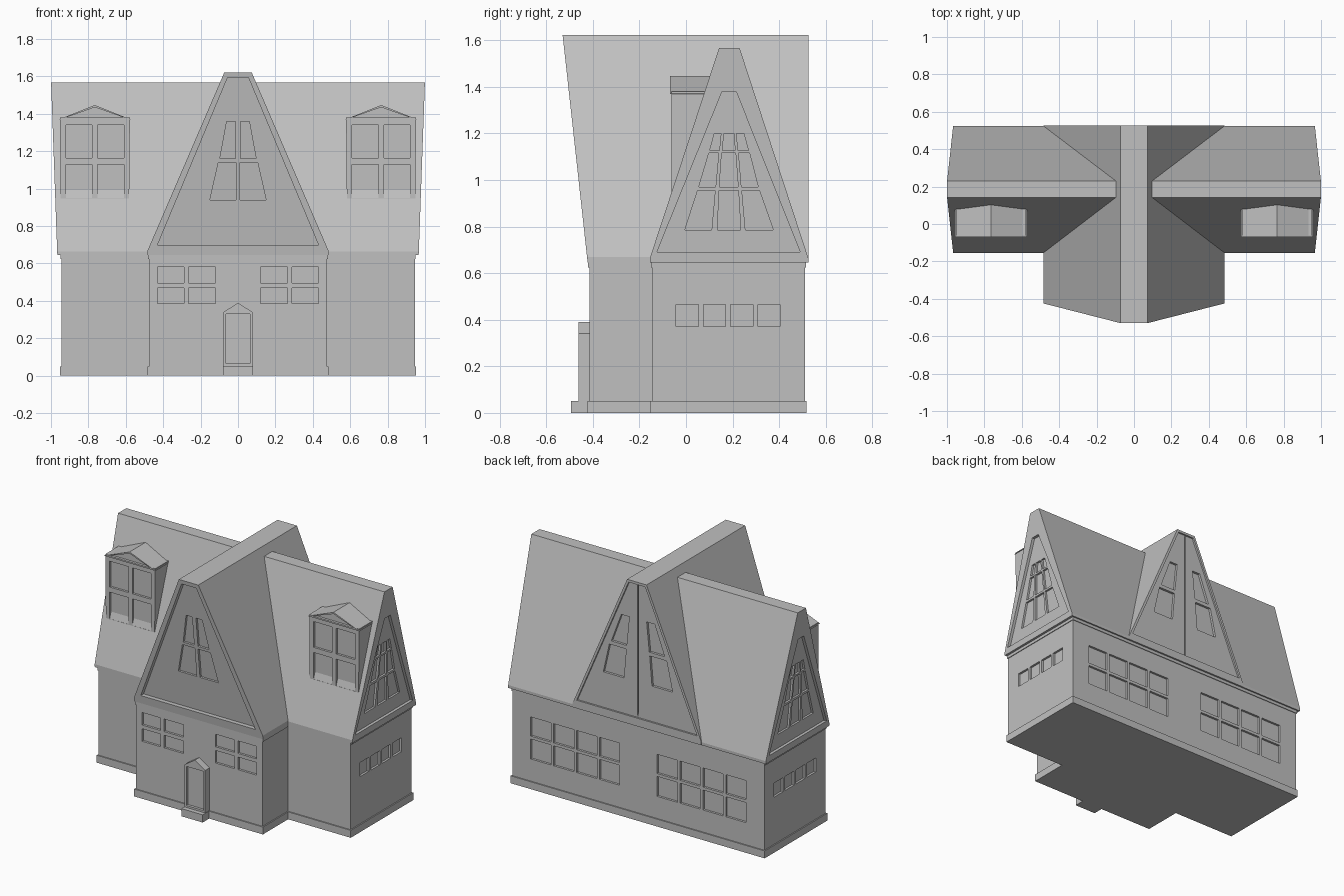
import bpy
import bmesh

if "Cube" in bpy.data.objects:
    bpy.data.objects.remove(bpy.data.objects["Cube"], do_unlink=True)

grey = bpy.data.materials.new("plain grey")
grey.use_nodes = True
colour = (0.53, 0.53, 0.53, 1)
grey.diffuse_color = colour
grey.node_tree.nodes["Principled BSDF"].inputs["Base Color"].default_value = colour


def loft(name, *pairs):
    """Solid prisms, each joining two matching outlines, in one object."""
    bm = bmesh.new()
    for a, b in pairs:
        va = [bm.verts.new(p) for p in a]
        vb = [bm.verts.new(p) for p in b]
        bm.faces.new(va)
        bm.faces.new(vb[::-1])
        for i in range(len(va)):
            j = (i + 1) % len(va)
            bm.faces.new((va[i], vb[i], vb[j], va[j]))
    bmesh.ops.recalc_face_normals(bm, faces=bm.faces)
    mesh = bpy.data.meshes.new(name)
    bm.to_mesh(mesh)
    bm.free()
    mesh.materials.append(grey)
    obj = bpy.data.objects.new(name, mesh)
    bpy.context.collection.objects.link(obj)
    return obj


def panel(outline, place, depth):
    """Cutter prism for an outline (u, z) sunk into a wall given by place(u, z, d)."""
    return ([place(u, z, -0.06) for u, z in outline],
            [place(u, z, depth) for u, z in outline])


def cut(obj, panels):
    """Sink the panels into the object."""
    cutter = loft("cutter", *panels)
    cutter.hide_render = True
    mod = obj.modifiers.new("recess", 'BOOLEAN')
    mod.operation = 'DIFFERENCE'
    mod.solver = 'EXACT'
    mod.object = cutter
    bpy.context.view_layer.objects.active = obj
    bpy.ops.object.modifier_apply(modifier=mod.name)
    bpy.data.objects.remove(cutter, do_unlink=True)


def rect(u0, u1, z0, z1):
    return [(u0, z0), (u1, z0), (u1, z1), (u0, z1)]


def pane(z0, a0, b0, z1, a1, b1):
    return [(a0, z0), (b0, z0), (b1, z1), (a1, z1)]


def flip(outline):
    return [(-u, z) for u, z in outline]


def wing_plan(name, grow, z0, z1):
    """T-shaped storey, grown outwards by a margin."""
    half = [(0.475 + grow, -0.415 - grow), (0.475 + grow, -0.145 - grow),
            (0.945 + grow, -0.145 - grow), (0.945 + grow, 0.51 + grow)]
    plan = half + [(-x, y) for x, y in half[::-1]]
    return loft(name, ([(x, y, z0) for x, y in plan], [(x, y, z1) for x, y in plan]))


# Wall planes: u runs along the wall, d goes into it
def front_wall(u, z, d):
    return (u, -0.415 + d, z)


def back_wall(u, z, d):
    return (u, 0.51 + d * -1, z)


def end_wall(side):
    return lambda u, z, d: (side * (0.945 - d), u, z)


def front_gable(u, z, d):
    return (u, -0.425 - 0.11 * (z - 0.67) + d, z)


def back_gable(u, z, d):
    return (u, 0.527 - d, z)


def end_gable(side):
    return lambda u, z, d: (side * (0.967 + 0.036 * (z - 0.67) - d), u, z)


# Walls with their small windows
walls = wing_plan("walls", 0, 0, 0.66)
holes = []
for x0, x1 in ((0.12, 0.265), (0.29, 0.43)):
    for z0, z1 in ((0.385, 0.47), (0.495, 0.58)):
        window = rect(x0, x1, z0, z1)
        holes += [panel(w, front_wall, 0.015) for w in (window, flip(window))]
for i in range(4):
    x0 = 0.14 + 0.172 * i
    for z0, z1 in ((0.2, 0.335), (0.355, 0.485)):
        window = rect(x0, x0 + 0.152, z0, z1)
        holes += [panel(w, back_wall, 0.015) for w in (window, flip(window))]
    y0 = -0.042 + 0.117 * i
    for side in (-1, 1):
        holes.append(panel(rect(y0, y0 + 0.095, 0.37, 0.465), end_wall(side), 0.015))
cut(walls, holes)

wing_plan("plinth", 0.008, 0, 0.05)
wing_plan("cornice", 0.005, 0.625, 0.65)

# Long roof, its ends leaning outwards
profile = [(-0.155, 0.645), (-0.155, 0.665), (0.142, 1.567),
           (0.23, 1.567), (0.525, 0.665), (0.525, 0.645)]
long_roof = loft("long_roof", tuple([end_gable(s)(y, z, 0) for y, z in profile]
                                    for s in (-1, 1)))
end_recess = pane(0.69, -0.125, 0.49, 1.38, 0.155, 0.215)
end_panes = [
    pane(0.785, -0.005, 0.11, 0.955, 0.05, 0.125),
    pane(0.785, 0.135, 0.235, 0.955, 0.142, 0.225),
    pane(0.785, 0.255, 0.375, 0.955, 0.24, 0.315),
    pane(0.97, 0.055, 0.127, 1.115, 0.098, 0.14),
    pane(0.97, 0.143, 0.224, 1.115, 0.153, 0.213),
    pane(0.97, 0.238, 0.31, 1.115, 0.226, 0.273),
    pane(1.127, 0.102, 0.143, 1.2, 0.122, 0.15),
    pane(1.127, 0.156, 0.211, 1.2, 0.163, 0.205),
    pane(1.127, 0.223, 0.268, 1.2, 0.217, 0.248)]
cut(long_roof, [panel(end_recess, end_gable(s), 0.02) for s in (-1, 1)])
cut(long_roof, [panel(p, end_gable(s), 0.034) for s in (-1, 1) for p in end_panes])

# Cross roof over the middle, its front leaning outwards
half = [(0.483, 0.645), (0.483, 0.67), (0.073, 1.622)]
profile = half + flip(half)[::-1]
cross_roof = loft("cross_roof", ([front_gable(x, z, 0) for x, z in profile],
                                 [back_gable(x, z, 0) for x, z in profile]))
cut(cross_roof, [
    panel(pane(0.70, -0.43, 0.43, 1.595, -0.055, 0.055), front_gable, 0.03),
    panel(pane(0.70, -0.452, 0.452, 1.605, -0.062, 0.062), back_gable, 0.012)])
front_panes = [pane(0.94, 0.012, 0.15, 1.14, 0.012, 0.105),
               pane(1.16, 0.014, 0.097, 1.36, 0.014, 0.06)]
back_panes = [pane(0.94, 0.105, 0.26, 1.14, 0.088, 0.215),
              pane(1.165, 0.085, 0.2, 1.365, 0.065, 0.125)]
holes = [panel(rect(-0.005, 0.005, 0.71, 1.6), back_gable, 0.026)]
for panes, place, depth in ((front_panes, front_gable, 0.045),
                            (back_panes, back_gable, 0.028)):
    holes += [panel(w, place, depth) for p in panes for w in (p, flip(p))]
cut(cross_roof, holes)


# Dormers, running back just inside the roof slope
def slope(z):
    return -0.135 + 0.329 * (z - 0.665)


for side, label in ((1, "left"), (-1, "right")):
    cx = side * 0.765

    def dormer_front(u, z, d):
        return (cx + u, -0.062 + d, z)

    def solid(name, outline, front):
        return loft(name, ([(cx + u, front, z) for u, z in outline],
                           [(cx + u, slope(z), z) for u, z in outline]))

    body = solid(label + "_dormer", pane(0.935, -0.183, 0.183, 1.38, -0.187, 0.187), -0.062)
    window = [rect(0.015, 0.155, z0, z1) for z0, z1 in ((0.95, 1.13), (1.165, 1.34))]
    cut(body, [panel(w, dormer_front, 0.015) for p in window for w in (p, flip(p))])
    cap = solid(label + "_dormer_roof",
                [(-0.192, 1.37), (0.192, 1.37), (0, 1.447)], -0.069)
    cut(cap, [panel([(-0.155, 1.38), (0.155, 1.38), (0, 1.435)], dormer_front, 0.01)])

# Front porch, door and step
outline = [(-0.077, 0), (0.077, 0), (0.077, 0.34), (0, 0.39), (-0.077, 0.34)]
porch = loft("door_surround", ([(x, -0.462, z) for x, z in outline],
                               [(x, -0.4, z) for x, z in outline]))
cut(porch, [panel(rect(-0.064, 0.064, 0.065, 0.33),
                  lambda u, z, d: (u, -0.462 + d, z), 0.018)])
step = rect(-0.08, 0.08, 0, 0.052)
loft("door_step", ([(x, -0.493, z) for x, z in step], [(x, -0.41, z) for x, z in step]))
